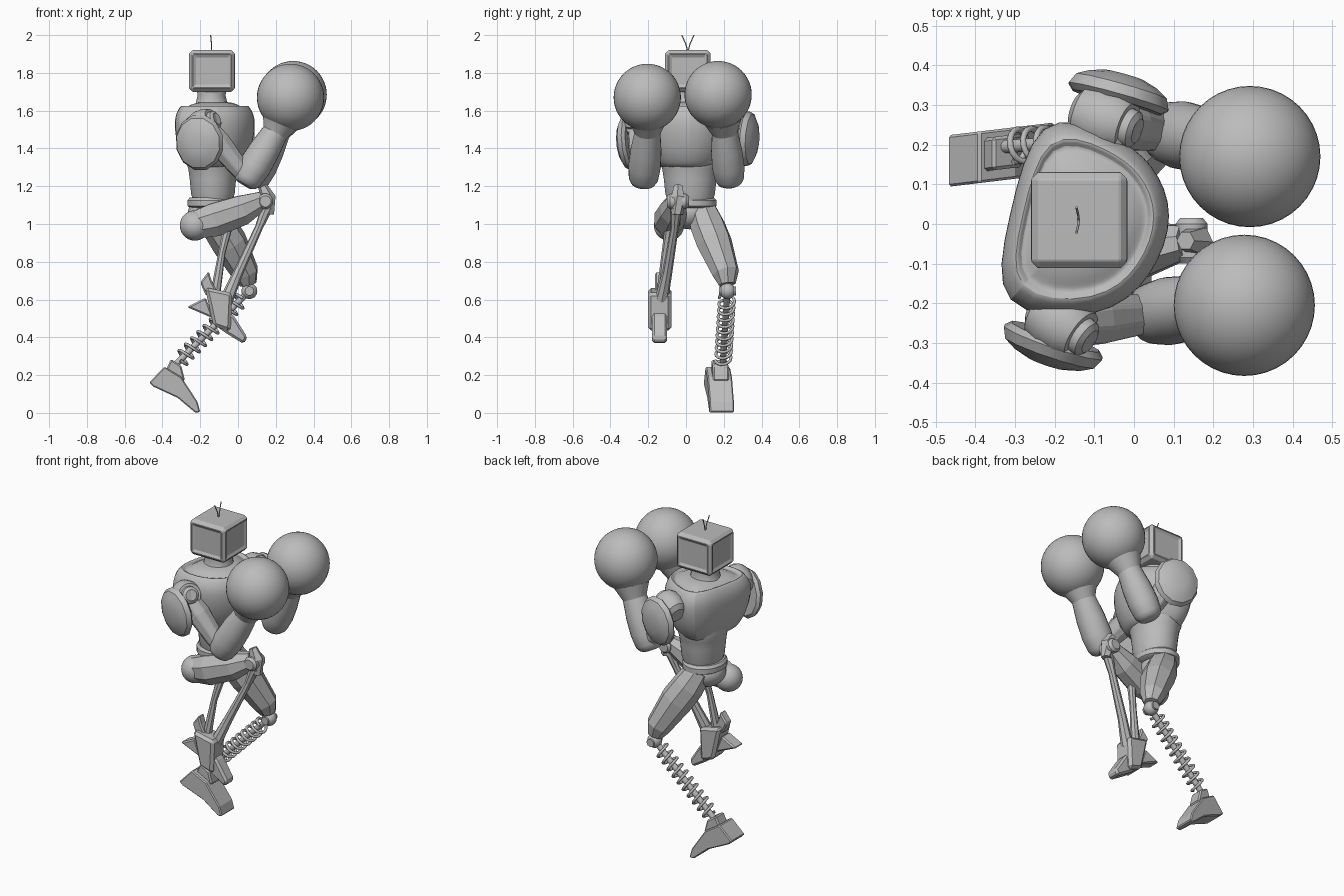
import bpy, bmesh, math
from mathutils import Vector, Matrix

if "Cube" in bpy.data.objects:
    bpy.data.objects.remove(bpy.data.objects["Cube"], do_unlink=True)

grey = bpy.data.materials.new("plain grey")
grey.use_nodes = True
colour = (0.5, 0.5, 0.5, 1)
grey.diffuse_color = colour
grey.node_tree.nodes["Principled BSDF"].inputs["Base Color"].default_value = colour


def finish(name, bm, bevel=0, smooth=True):
    """Turn a bmesh into a named object with optional bevel and smooth shading."""
    bmesh.ops.recalc_face_normals(bm, faces=bm.faces)
    mesh = bpy.data.meshes.new(name)
    bm.to_mesh(mesh)
    bm.free()
    mesh.materials.append(grey)
    ob = bpy.data.objects.new(name, mesh)
    bpy.context.collection.objects.link(ob)
    if bevel:
        mod = ob.modifiers.new("edge bevel", "BEVEL")
        mod.width, mod.segments = bevel, 1
    if smooth:
        bpy.ops.object.select_all(action="DESELECT")
        ob.select_set(True)
        bpy.context.view_layer.objects.active = ob
        bpy.ops.object.shade_smooth_by_angle(angle=math.radians(32))
    return ob


def skin(bm, rings):
    """Bridge rings of points and cap both ends; returns the side faces."""
    loops = [[bm.verts.new(p) for p in ring] for ring in rings]
    n = len(loops[0])
    sides = [bm.faces.new((a[i], a[(i + 1) % n], b[(i + 1) % n], b[i]))
             for a, b in zip(loops, loops[1:]) for i in range(n)]
    bm.faces.new(loops[0][::-1])
    bm.faces.new(loops[-1])
    return sides


def circle(n, turn=0.5):
    return [(math.cos(math.tau * (i + turn) / n), math.sin(math.tau * (i + turn) / n))
            for i in range(n)]


def limb(name, path, radii, sides=20, wide=1, panels=0, bevel=0):
    """Round or faceted tube along a path, with a radius at each point."""
    pts = [Vector(p) for p in path]
    rings = []
    for i, (p, r) in enumerate(zip(pts, radii)):
        d = pts[min(i + 1, len(pts) - 1)] - pts[max(i - 1, 0)]
        q = d.to_track_quat("Z", "Y")
        rings.append([p + q @ Vector((x * r * wide, y * r, 0)) for x, y in circle(sides)])
    bm = bmesh.new()
    faces = skin(bm, rings)
    if panels:
        bmesh.ops.inset_individual(bm, faces=faces, thickness=panels, depth=-panels / 2)
    return finish(name, bm, bevel, sides > 10)


def stack(name, outline, levels, centre):
    """Horizontal outline scaled at each height."""
    cx, cy = centre
    bm = bmesh.new()
    skin(bm, [[(cx + x * s, cy + y * s, z) for x, y in outline] for z, s in levels])
    return finish(name, bm)


def prism(name, outline, y0, y1, bevel=0.008, shear=0):
    bm = bmesh.new()
    skin(bm, [[(x, y + shear * x, z) for x, z in outline] for y in (y0, y1)])
    return finish(name, bm, bevel, False)


def ball(name, centre, r, scale=(1, 1, 1)):
    bm = bmesh.new()
    bmesh.ops.create_uvsphere(bm, u_segments=40, v_segments=24, radius=r,
                              matrix=Matrix.Translation(centre) @ Matrix.Diagonal((*scale, 1)))
    return finish(name, bm)


def wire(name, points, thick):
    curve = bpy.data.curves.new(name, "CURVE")
    curve.dimensions = "3D"
    curve.bevel_depth, curve.bevel_resolution = thick, 2
    curve.use_fill_caps = True
    spline = curve.splines.new("POLY")
    spline.points.add(len(points) - 1)
    for point, p in zip(spline.points, points):
        point.co = (*p, 1)
    curve.materials.append(grey)
    bpy.context.collection.objects.link(bpy.data.objects.new(name, curve))


# Head: chamfered box with framed panels and two antennas
bm = bmesh.new()
bmesh.ops.create_cube(bm, size=1, matrix=Matrix.Translation((-0.138, 0.01, 1.81))
                      @ Matrix.Diagonal((0.245, 0.245, 0.22, 1)))
bmesh.ops.bevel(bm, geom=bm.edges[:], offset=0.02, segments=1, affect="EDGES")
walls = [f for f in bm.faces if f.calc_area() > 0.02 and abs(f.normal.z) < 0.5]
bmesh.ops.inset_individual(bm, faces=walls, thickness=0.025, depth=-0.01)
finish("head", bm, 0.003, False)
for side in (-1, 1):
    wire("antenna", [(-0.14, 0.01, 1.91), (-0.14, 0.01 + side * 0.01, 1.95),
                     (-0.145, 0.01 + side * 0.032, 2.0)], 0.003)
limb("neck", [(-0.14, 0.01, z) for z in (1.58, 1.64, 1.68, 1.72)], (0.11, 0.085, 0.075, 0.08))

# Torso: chest shell with recessed collar, abdomen, belt and pelvis
chest_outline = [(-0.23, -0.235), (-0.18, 0), (-0.115, 0.275), (0.08, 0.205),
                 (0.175, 0.135), (0.23, 0.01), (0.175, -0.145), (0.05, -0.255)]
chest = stack("chest", chest_outline,
              [(1.29, 0.6), (1.32, 0.76), (1.39, 0.93), (1.48, 1.03), (1.56, 1.04), (1.605, 0.95),
               (1.635, 0.84), (1.61, 0.78), (1.62, 0.7), (1.65, 0.45)], (-0.13, 0.015))
chest.modifiers.new("rounding", "SUBSURF").levels = 2
chest.modifiers["rounding"].render_levels = 2
chest.data.polygons.foreach_set("use_smooth", [True] * len(chest.data.polygons))
oval = [(x * 0.95, y * 1.08) for x, y in circle(32)]
stack("abdomen", oval, [(1.12, 0.11), (1.16, 0.122), (1.24, 0.13), (1.29, 0.137), (1.33, 0.15),
                        (1.40, 0.14)], (-0.133, 0.022))
stack("belt", oval, [(1.085, 0.11), (1.095, 0.127), (1.125, 0.127), (1.14, 0.115)], (-0.147, 0.025))
ball("pelvis", (-0.16, 0.02, 1.06), 0.11, (0.95, 1, 0.8))


def arm(side, shoulder, axis, elbow, wrist, glove, pad, normal):
    s, e, w, g = (Vector(p) for p in (shoulder, elbow, wrist, glove))
    inner = Vector((s.x - 0.02, s.y * 0.6, s.z))
    limb(side + "_shoulder_axle", [inner, s], (0.075, 0.065))
    # Shoulder drum with a round socket cap
    a = Vector(axis).normalized()
    limb(side + "_shoulder_drum", [s + a * d for d in (-0.085, -0.065, -0.02, 0.03, 0.06)],
         (0.045, 0.072, 0.084, 0.08, 0.066), 28)
    limb(side + "_shoulder_cap", [s + a * d for d in (0.05, 0.08, 0.09, 0.083)],
         (0.052, 0.048, 0.032, 0.026))
    # Upper arm, elbow, forearm with flared cuff and round glove
    limb(side + "_upper_arm", [s, s.lerp(e, 0.35), s.lerp(e, 0.8), e], (0.06, 0.068, 0.055, 0.045), 8,
         bevel=0.006)
    low = e - (w - e) * 0.13
    limb(side + "_forearm", [low, e.lerp(low, 0.7), e, e.lerp(w, 0.25), e.lerp(w, 0.6), w],
         (0.045, 0.064, 0.078, 0.086, 0.082, 0.068), 24)
    limb(side + "_cuff", [e.lerp(w, 0.92), w, w.lerp(g, 0.3)], (0.064, 0.072, 0.1), 24)
    ball(side + "_glove", g, 0.178)
    # Domed shoulder shield
    c, n = Vector(pad), Vector(normal).normalized()
    limb(side + "_shoulder_shield", [c + n * d for d in (-0.03, -0.015, 0.012, 0.03, 0.042)],
         (0.132, 0.15, 0.136, 0.1, 0.055), 12, 0.9)


arm("right", (-0.18, -0.25, 1.525), (0.62, -0.42, 0.3), (0.05, -0.225, 1.24), (0.2, -0.203, 1.49),
    (0.278, -0.205, 1.67), (-0.208, -0.312, 1.43), (-0.34, -1, -0.1))
arm("left", (-0.07, 0.262, 1.53), (0.85, -0.3, 0.35), (0.09, 0.23, 1.24), (0.21, 0.205, 1.49),
    (0.292, 0.17, 1.685), (-0.035, 0.335, 1.45), (0.28, 1, -0.06))

# Raised right leg: panelled thigh, knee hinge and two shin struts
ball("right_hip", (-0.228, -0.09, 0.992), 0.08)
limb("right_thigh", [(-0.24, -0.09, 0.99), (-0.13, -0.09, 1.02), (0.02, -0.065, 1.073),
                     (0.13, -0.045, 1.125)], (0.076, 0.095, 0.085, 0.052), 8, 0.88, 0.009)
limb("right_knee", [(0.145, y, 1.12) for y in (-0.1, -0.085, 0, 0.015)],
     (0.03, 0.042, 0.042, 0.03), 12)
limb("right_knee_cap", [(0.13, -0.042, 1.2), (0.16, -0.042, 1.14), (0.165, -0.045, 1.05)],
     (0.025, 0.04, 0.03), 6)
limb("right_front_strut", [(0.155, -0.05, 1.09), (0.11, -0.06, 0.98), (0.0, -0.1, 0.74),
                           (-0.06, -0.13, 0.6)], (0.032, 0.021, 0.027, 0.036), 8)
limb("right_rear_strut", [(-0.05, -0.085, 1.0), (-0.085, -0.11, 0.85), (-0.12, -0.13, 0.63)],
     (0.026, 0.019, 0.027), 8)

# Right foot hanging toe down
prism("right_ankle", [(-0.175, 0.665), (-0.03, 0.635), (-0.04, 0.43), (-0.13, 0.46)],
      -0.2, -0.078, 0.016)
prism("right_toe", [(-0.06, 0.55), (-0.02, 0.51), (0.05, 0.4), (0.03, 0.365), (-0.06, 0.42),
                    (-0.13, 0.47)], -0.18, -0.1, 0.012)
prism("right_heel", [(-0.27, 0.56), (-0.17, 0.61), (-0.13, 0.5)], -0.18, -0.1)
prism("right_ankle_fin", [(-0.2, 0.69), (-0.155, 0.75), (-0.14, 0.7), (-0.1, 0.62), (-0.17, 0.62)],
      -0.165, -0.11)

# Left leg: panelled thigh, knee, coil spring shin
limb("left_thigh", [(-0.15, 0.08, 1.09), (-0.1, 0.115, 0.99), (-0.045, 0.15, 0.9),
                    (0.04, 0.21, 0.74), (0.055, 0.218, 0.68)],
     (0.075, 0.094, 0.096, 0.073, 0.045), 8, 1, 0.009)
ball("left_knee", (0.06, 0.22, 0.645), 0.042)
limb("left_knee_hinge", [(0.06, y, 0.645) for y in (0.175, 0.265)], (0.024, 0.024), 12)
top, foot = Vector((0.045, 0.218, 0.63)), Vector((-0.33, 0.195, 0.255))
limb("left_spring_core", [top, foot], (0.017, 0.017), 12)
frame = (foot - top).to_track_quat("Z", "Y")
turns, steps = 10, 16
wire("left_spring", [top.lerp(foot, 0.06 + 0.88 * i / (turns * steps))
                     + frame @ Vector((math.cos(math.tau * i / steps),
                                       math.sin(math.tau * i / steps), 0)) * 0.041
                     for i in range(turns * steps + 1)], 0.008)

# Left foot: sloping wedge with a raised ankle socket
prism("left_foot", [(-0.47, 0.16), (-0.39, 0.245), (-0.3, 0.19), (-0.215, 0.06), (-0.2, 0.005),
                    (-0.225, 0), (-0.32, 0.08), (-0.45, 0.14)], 0.15, 0.28, 0.006, 0.12)
prism("left_ankle", [(-0.38, 0.23), (-0.355, 0.285), (-0.3, 0.25), (-0.28, 0.17), (-0.36, 0.16)],
      0.178, 0.262, 0.008, 0.12)
